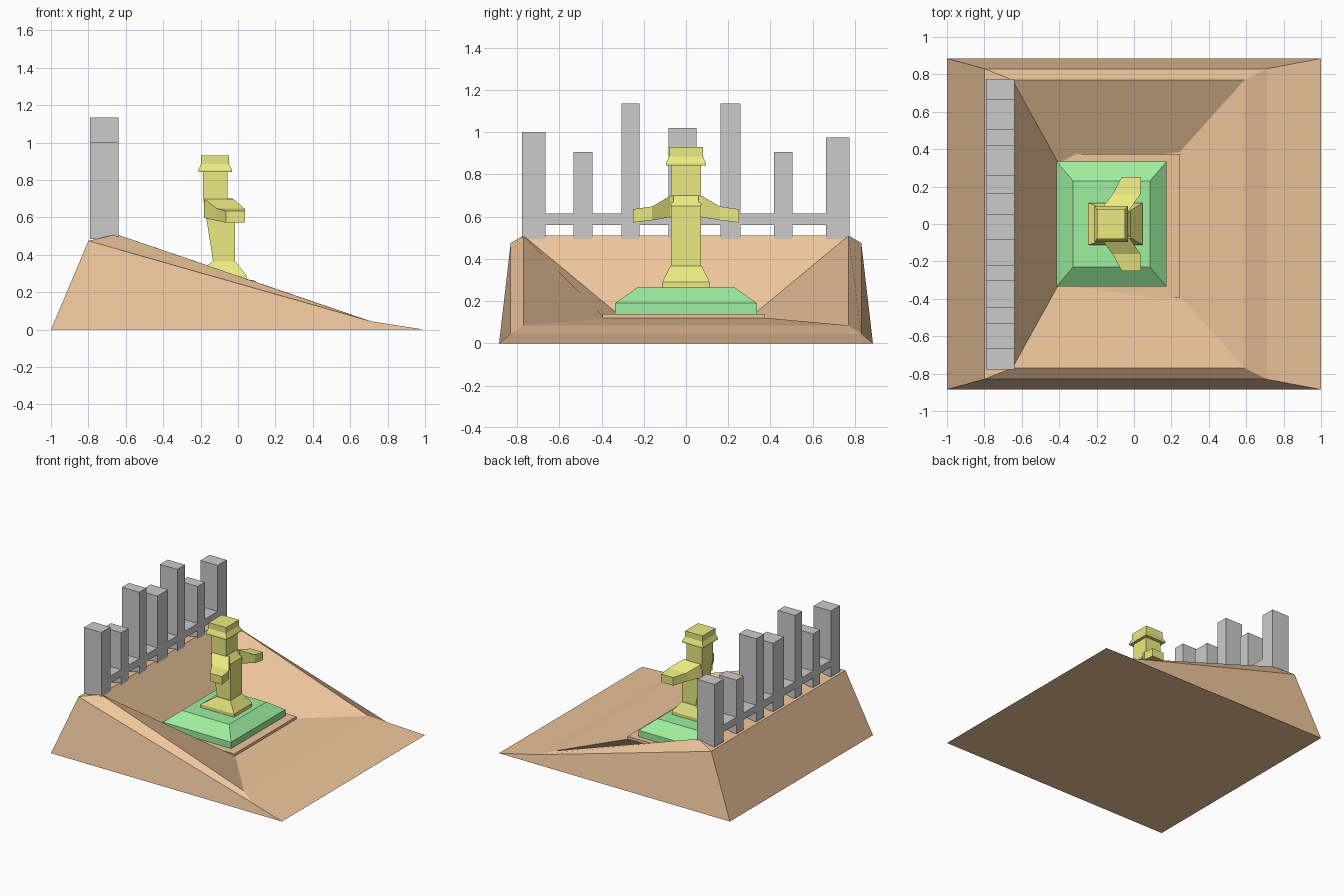
import bpy, bmesh

if "Cube" in bpy.data.objects:
    bpy.data.objects.remove(bpy.data.objects["Cube"])


def material(name, rgb):
    m = bpy.data.materials.new(name)
    m.diffuse_color = (*rgb, 1)
    m.use_nodes = True
    m.node_tree.nodes["Principled BSDF"].inputs["Base Color"].default_value = m.diffuse_color
    return m


SAND = material("sand", (0.85, 0.56, 0.33))
GREEN = material("green", (0.34, 0.86, 0.35))
YELLOW = material("yellow", (0.83, 0.83, 0.22))


def loft(name, rings, mat=None):
    """Closed flat-faced solid through a list of four-point rings."""
    bm = bmesh.new()
    loops = [[bm.verts.new(p) for p in ring] for ring in rings]
    for a, b in zip(loops, loops[1:]):
        for i in range(4):
            j = (i + 1) % 4
            bm.faces.new((a[i], a[j], b[j], b[i]))
    bm.faces.new(loops[0][::-1])
    bm.faces.new(loops[-1])
    bmesh.ops.recalc_face_normals(bm, faces=bm.faces)
    mesh = bpy.data.meshes.new(name)
    bm.to_mesh(mesh)
    bm.free()
    ob = bpy.data.objects.new(name, mesh)
    bpy.context.collection.objects.link(ob)
    if mat:
        mesh.materials.append(mat)
    return ob


def level(x0, x1, hy, z, cy=0.0):
    """Horizontal rectangle."""
    return [(x0, cy - hy, z), (x1, cy - hy, z), (x1, cy + hy, z), (x0, cy + hy, z)]


def slope(x0, z0, y0, x1, z1, y1):
    """Four-sided ring tilted along x."""
    return [(x0, -y0, z0), (x1, -y1, z1), (x1, y1, z1), (x0, y0, z0)]


def section(y, x0, x1, z0, z1):
    """Upright rectangle across y."""
    return [(x0, y, z0), (x1, y, z0), (x1, y, z1), (x0, y, z1)]


# Sloping mound with a sunken hollow
loft("mound", [
    level(-1, 1, 0.885, 0),
    slope(-0.80, 0.475, 0.83, 0.71, 0.045, 0.83),
    slope(-0.65, 0.51, 0.77, 0.59, 0.085, 0.77),
    slope(-0.39, 0.12, 0.30, 0.245, 0.12, 0.385),
], SAND)

# Paving slab in the hollow
loft("slab", [level(-0.40, 0.245, 0.385, z, -0.01) for z in (0.115, 0.14)], SAND)

# Bevelled grass plinth
loft("plinth", [
    level(-0.415, 0.175, 0.335, 0.135),
    level(-0.415, 0.175, 0.335, 0.19),
    level(-0.325, 0.085, 0.23, 0.265),
], GREEN)

# Statue: flared foot, leaning body and neck
loft("statue_foot", [
    level(-0.245, 0.045, 0.112, 0.26),
    level(-0.245, 0.045, 0.112, 0.29),
    level(-0.133, -0.015, 0.075, 0.365),
], YELLOW)
loft("statue_body", [
    level(-0.132, -0.015, 0.07, 0.36),
    level(-0.170, -0.015, 0.07, 0.60),
    level(-0.178, -0.015, 0.07, 0.65),
    level(-0.186, -0.055, 0.07, 0.70),
    level(-0.186, -0.055, 0.07, 0.85),
], YELLOW)

# Brimmed cap
loft("statue_cap", [
    level(-0.212, -0.032, 0.095, 0.842),
    level(-0.212, -0.032, 0.095, 0.853),
    level(-0.198, -0.048, 0.08, 0.885),
    level(-0.198, -0.048, 0.08, 0.93),
], YELLOW)

# Two arms reaching outwards and forwards
for side, word in ((-1, "left"), (1, "right")):
    loft("statue_arm_" + word, [
        section(side * 0.06, -0.183, -0.03, 0.60, 0.70),
        section(side * 0.075, -0.178, -0.025, 0.597, 0.698),
        section(side * 0.16, -0.115, 0.035, 0.583, 0.648),
        section(side * 0.252, -0.065, 0.038, 0.572, 0.635),
    ], YELLOW)

# Fence posts: start, end and top height
POSTS = [(-0.777, -0.665, 1.0), (-0.532, -0.443, 0.905), (-0.306, -0.22, 1.135),
         (-0.083, 0.05, 1.02), (0.163, 0.258, 1.135), (0.416, 0.504, 0.905),
         (0.662, 0.775, 0.975)]
for i, (y0, y1, top) in enumerate(POSTS):
    loft(f"fence_post_{i + 1}", [section(y, -0.79, -0.64, 0.485, top) for y in (y0, y1)])

# Fence rails between neighbouring posts
for i, (a, b) in enumerate(zip(POSTS, POSTS[1:])):
    loft(f"fence_rail_{i + 1}", [section(y, -0.79, -0.64, 0.56, 0.615) for y in (a[1], b[0])])
